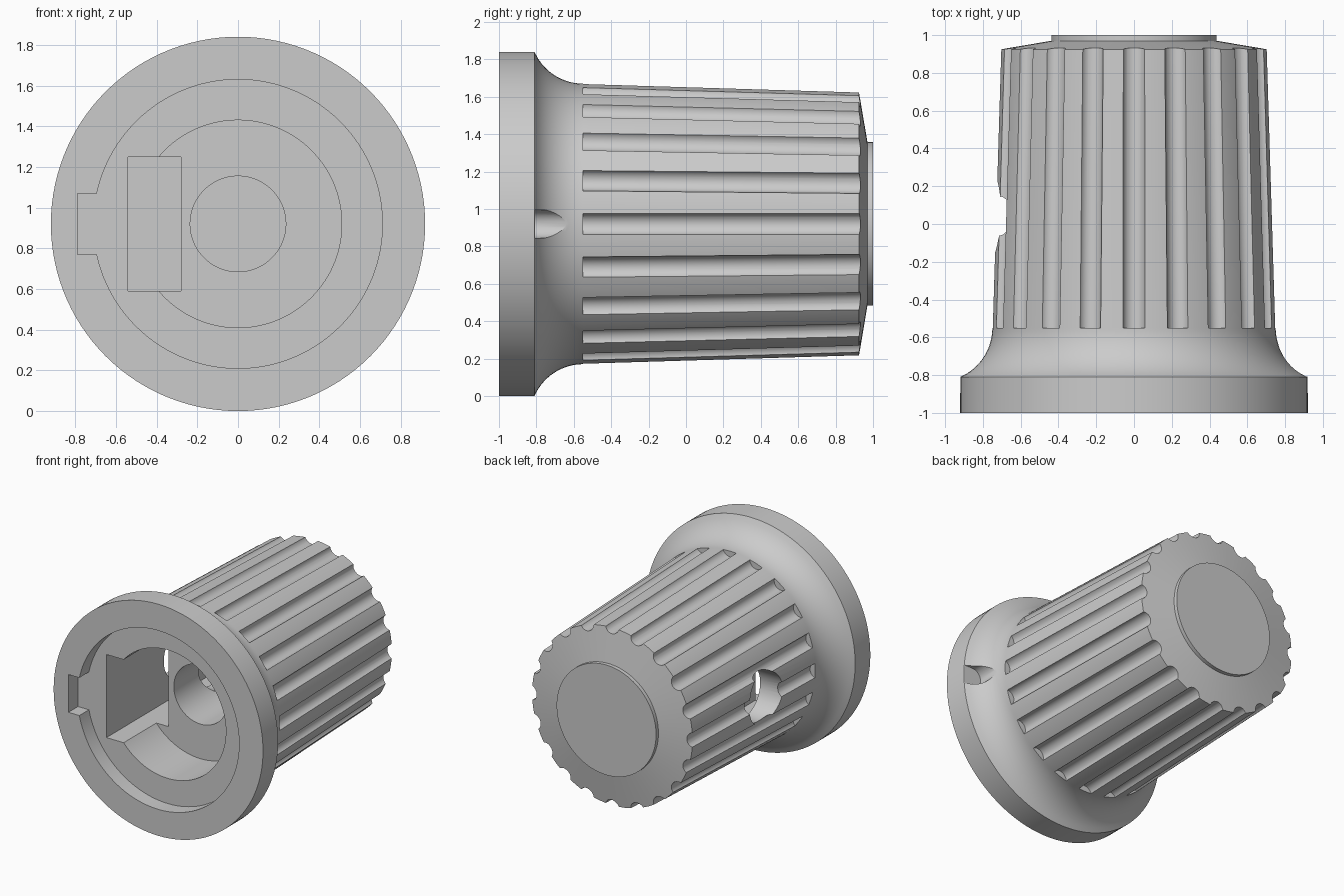
import bpy, bmesh, math
from math import sin, cos, pi

if "Cube" in bpy.data.objects:
    bpy.data.objects.remove(bpy.data.objects["Cube"])

AXIS_Z = 0.92      # height of the knob's axis, which runs along y
SEG = 120

grey = bpy.data.materials.new("plain grey")
grey.diffuse_color = (0.6, 0.6, 0.6, 1)
grey.use_nodes = True
grey.node_tree.nodes["Principled BSDF"].inputs["Base Color"].default_value = grey.diffuse_color


def finish(bm, name):
    bmesh.ops.recalc_face_normals(bm, faces=bm.faces)
    me = bpy.data.meshes.new(name)
    bm.to_mesh(me)
    bm.free()
    ob = bpy.data.objects.new(name, me)
    bpy.context.collection.objects.link(ob)
    return ob


def loft(bm, a, b):
    """Closed solid between two matching loops of points."""
    va, vb = [bm.verts.new(p) for p in a], [bm.verts.new(p) for p in b]
    n = len(va)
    for i in range(n):
        j = (i + 1) % n
        bm.faces.new((va[i], va[j], vb[j], vb[i]))
    bm.faces.new(va)
    bm.faces.new(vb)


def box(bm, x0, x1, y0, y1, half_z):
    loop = lambda y: [(x, y, AXIS_Z + z) for x, z in
                      ((x0, -half_z), (x1, -half_z), (x1, half_z), (x0, half_z))]
    loft(bm, loop(y0), loop(y1))


def lathe(profile, name):
    """Revolve (radius, y) points about the knob axis; both ends lie on it."""
    bm = bmesh.new()
    rings = []
    for r, y in profile:
        if r == 0:
            rings.append([bm.verts.new((0, y, AXIS_Z))] * SEG)
        else:
            rings.append([bm.verts.new((r * cos(2 * pi * k / SEG), y,
                                        AXIS_Z + r * sin(2 * pi * k / SEG)))
                          for k in range(SEG)])
    for a, b in zip(rings, rings[1:]):
        for k in range(SEG):
            j = (k + 1) % SEG
            quad = list(dict.fromkeys((a[k], a[j], b[j], b[k])))
            bm.faces.new(quad)
    return finish(bm, name)


def cut(body, bm, name):
    cutter = finish(bm, name)
    cutter.hide_render = True
    mod = body.modifiers.new(name, 'BOOLEAN')
    mod.operation, mod.solver, mod.object = 'DIFFERENCE', 'EXACT', cutter
    bpy.context.view_layer.objects.active = body
    bpy.ops.object.modifier_apply(modifier=name)
    bpy.data.objects.remove(cutter)


# Knob body: stepped bore, base flange, concave flare, tapered grip, raised cap
R = 0.284
flare = [(0.75 + R - math.sqrt(R * R - d * d), -0.55 - d)
         for d in (0.26 * (1 - i / 14) for i in range(15))]
profile = [(0, 0.7), (0.235, 0.7), (0.235, -0.47), (0.51, -0.47), (0.51, -0.88),
           (0.71, -0.88), (0.71, -1), (0.92, -1)] + flare + [
           (0.705, 0.925), (0.437, 0.97), (0.437, 1), (0, 1)]
knob = lathe(profile, "knob")
knob.data.materials.append(grey)

# Twenty grip flutes following the taper
bm = bmesh.new()
for i in range(20):
    t = 2 * pi * i / 20

    def circle(r, y):
        pts = []
        for k in range(24):
            a = 2 * pi * (k + 0.5) / 24
            u, v = r + 0.06 * cos(a), 0.06 * sin(a)
            pts.append((u * cos(t) - v * sin(t), y, AXIS_Z + u * sin(t) + v * cos(t)))
        return pts
    loft(bm, circle(0.765, -0.55), circle(0.717, 1.02))
cut(knob, bm, "flute_cutter")

# Square nut slot inside the bore
bm = bmesh.new()
box(bm, -0.54, -0.28, -0.95, 0.37, 0.33)
cut(knob, bm, "nut_slot_cutter")

# Keyway in the front recess
bm = bmesh.new()
box(bm, -0.79, -0.6, -1.1, -0.88, 0.15)
cut(knob, bm, "keyway_cutter")

# Set screw hole from the left side through to the shaft bore
bm = bmesh.new()
loop = lambda x: [(x, 0.04 + 0.2 * cos(2 * pi * (k + 0.5) / 48),
                   AXIS_Z + 0.2 * sin(2 * pi * (k + 0.5) / 48)) for k in range(48)]
loft(bm, loop(-1.0), loop(-0.05))
cut(knob, bm, "screw_hole_cutter")

# Round-bottomed pointer groove in the flare on the right side
bm = bmesh.new()
u_shape = [(1.0, 0.075)] + [(0.84 - 0.075 * sin(pi * k / 20), 0.075 * cos(pi * k / 20))
                            for k in range(21)] + [(1.0, -0.075)]
loop = lambda y: [(x, y, AXIS_Z + z) for x, z in u_shape]
loft(bm, loop(-0.808), loop(-0.57))
cut(knob, bm, "pointer_groove_cutter")

# Smooth shading with crisp edges
bpy.ops.object.select_all(action='DESELECT')
knob.select_set(True)
bpy.context.view_layer.objects.active = knob
bpy.ops.object.shade_smooth_by_angle(angle=math.radians(25))
